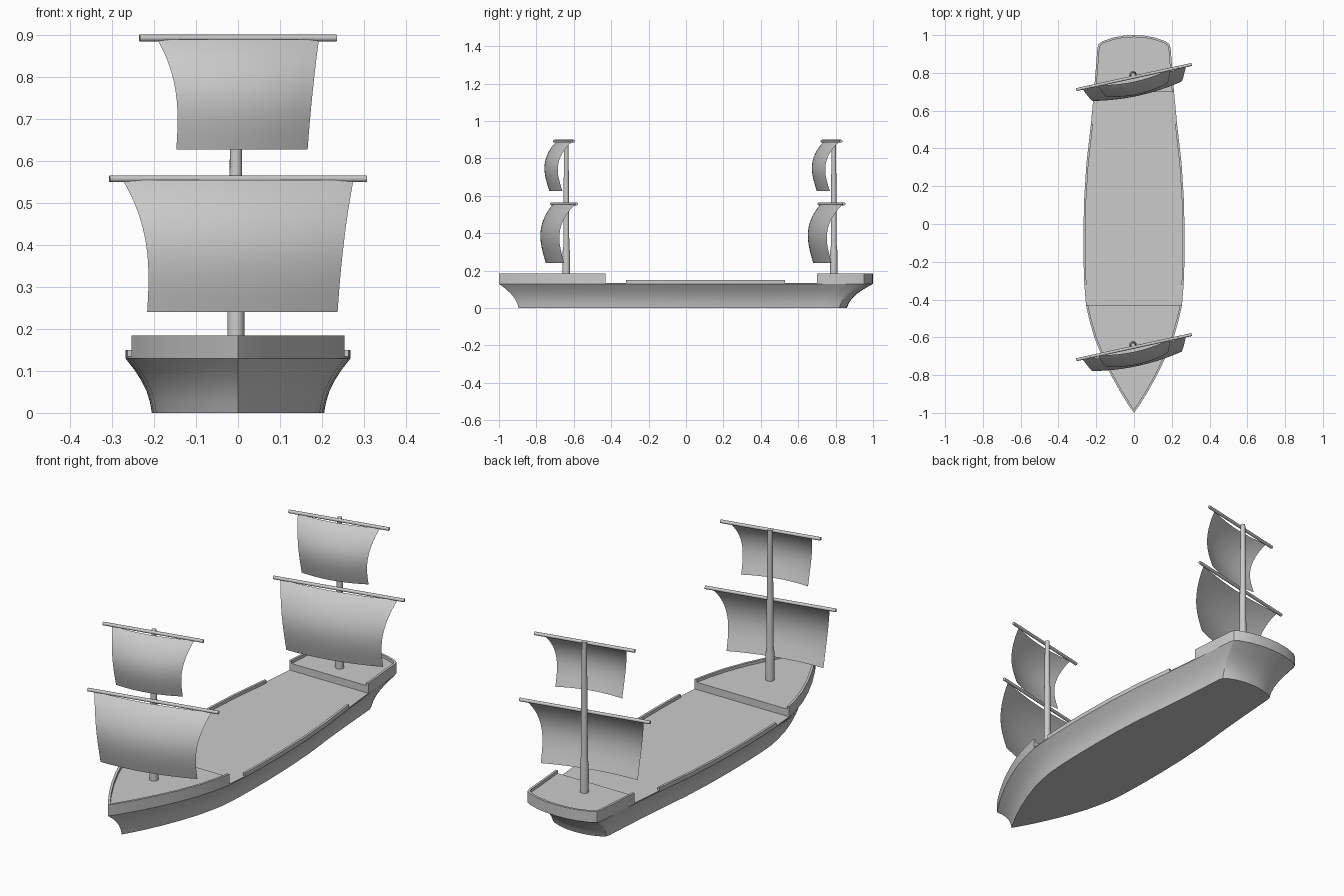
import bpy, bmesh, math
from mathutils import Vector, Matrix

if "Cube" in bpy.data.objects:
    bpy.data.objects.remove(bpy.data.objects["Cube"])

# Half outline of the hull at rail height, bow to stern (x, y)
HALF = [(0, -1), (.025, -.965), (.072, -.89), (.122, -.8), (.17, -.7), (.21, -.6),
        (.236, -.51), (.254, -.43), (.263, -.32), (.267, -.2), (.268, -.05), (.264, .13),
        (.252, .32), (.228, .53), (.212, .7), (.2, .85), (.194, .93), (.187, .953),
        (.165, .968), (.11, .987), (.055, .997), (0, 1)]
FORE, AFT = -.43, .53
DECK, CASTLE_DECK, RAIL, CASTLE_RAIL = .135, .17, .15, .184
THICK = .011


def make(name, bm, angle=35):
    bmesh.ops.recalc_face_normals(bm, faces=bm.faces)
    me = bpy.data.meshes.new(name)
    bm.to_mesh(me)
    bm.free()
    ob = bpy.data.objects.new(name, me)
    bpy.context.collection.objects.link(ob)
    bpy.ops.object.select_all(action='DESELECT')
    ob.select_set(True)
    bpy.context.view_layer.objects.active = ob
    bpy.ops.object.shade_smooth_by_angle(angle=math.radians(angle))
    return ob


def mirrored(pts):
    return [Vector((-p[0], p[1])) for p in reversed(pts)]


# Inner outline: mitred offset of the half outline
half = [Vector(p) for p in HALF]
ext = [Vector((-half[1].x, half[1].y))] + half + [Vector((-half[-2].x, half[-2].y))]
inner = []
for a, b, c in zip(ext, ext[1:], ext[2:]):
    n1, n2 = [Vector((-d.y, d.x)).normalized() for d in (b - a, c - b)]
    n = (n1 + n2).normalized()
    inner.append(b + n * THICK / max(n.dot(n1), .35))


def section(part):
    """Outer and inner polylines for a stretch of the hull."""
    keep = [i for i, p in enumerate(half)
            if (p.y <= FORE if part == 'fore' else p.y >= AFT if part == 'aft' else FORE <= p.y <= AFT)]
    out = []
    for src in (half, inner):
        pts = [src[i] for i in keep]
        if src is inner:      # keep the ends square to the break line
            for k in (0, -1):
                if abs(half[keep[k]].y) < .9:
                    pts[k] = Vector((pts[k].x, half[keep[k]].y))
        if part == 'fore':
            pts = mirrored(pts)[:-1] + pts
        elif part == 'aft':
            pts = pts + mirrored(pts)[1:]
        out.append(pts)
    return out


def bulwark(name, outer, inn, z0, z1):
    bm = bmesh.new()
    rows = [[bm.verts.new((p.x, p.y, z)) for p, z in ((o, z0), (o, z1), (i, z1), (i, z0))]
            for o, i in zip(outer, inn)]
    for r, s in zip(rows, rows[1:]):
        for k in range(4):
            bm.faces.new((r[k], r[(k + 1) % 4], s[(k + 1) % 4], s[k]))
    bm.faces.new(rows[0])
    bm.faces.new(rows[-1])
    make(name, bm)


# Hull: flared loft with flat bottom and main deck
bm = bmesh.new()
loop = half + mirrored(half)[1:-1]
prev = None
for z, t in [(0, 0), (.025, .07), (.05, .19), (.075, .38), (.1, .63), (.13, 1), (DECK, 1)]:
    ring = []
    for p in loop:
        sx = .765 + .235 * t
        end = .895 if p.y < 0 else .86
        ring.append(bm.verts.new((p.x * sx, p.y * (end + (1 - end) * t), z)))
    if prev:
        for k in range(len(ring)):
            j = (k + 1) % len(ring)
            bm.faces.new((prev[k], prev[j], ring[j], ring[k]))
    else:
        bm.faces.new(ring)
    prev = ring
bm.faces.new(prev)
make('hull', bm, 25)

# Midship rails
o, i = section('mid')
bulwark('rail_right', o, i, DECK, RAIL)
bulwark('rail_left', mirrored(o), mirrored(i), DECK, RAIL)

# Raised bow and stern decks with their rails
for part in ('fore', 'aft'):
    o, i = section(part)
    bulwark(part + '_rail', o, i, DECK, CASTLE_RAIL)
    bm = bmesh.new()
    f = bm.faces.new([bm.verts.new((p.x, p.y, DECK)) for p in i])
    top = bmesh.ops.extrude_face_region(bm, geom=[f])
    bmesh.ops.translate(bm, vec=(0, 0, CASTLE_DECK - DECK),
                        verts=[v for v in top['geom'] if isinstance(v, bmesh.types.BMVert)])
    make(part + '_deck', bm)


def lathe(name, profile, matrix, n=16):
    """Closed round part from (radius, height) pairs."""
    bm = bmesh.new()
    rings = [[bm.verts.new((r * math.cos(2 * math.pi * k / n), r * math.sin(2 * math.pi * k / n), z))
              for k in range(n)] for r, z in profile]
    for a, b in zip(rings, rings[1:]):
        for k in range(n):
            bm.faces.new((a[k], a[(k + 1) % n], b[(k + 1) % n], b[k]))
    bm.faces.new(rings[0])
    bm.faces.new(rings[-1])
    bm.transform(matrix)
    make(name, bm)


def sail(name, frame, z_top, z_bot, w_top, w_bot, belly):
    bm = bmesh.new()
    nu, nv = 16, 16
    grid = []
    for j in range(nv + 1):
        v = j / nv
        hw = w_bot + (w_top - w_bot) * (1 - v) ** 2.6
        fwd = belly * (math.sin(math.pi * v ** .85) * .65 + .6 * v)
        row = []
        for k in range(nu + 1):
            u = 2 * k / nu - 1
            y = -fwd - .024 * (1 - u * u)
            row.append(bm.verts.new(frame @ Vector((u * hw, y, z_top + (z_bot - z_top) * v))))
        grid.append(row)
    for a, b in zip(grid, grid[1:]):
        for k in range(nu):
            bm.faces.new((a[k], b[k], b[k + 1], a[k + 1]))
    make(name, bm, 60)


# Masts, yards and sails
for label, y in (('fore', -.64), ('aft', .79)):
    lathe(label + '_mast', [(.02, .165), (.02, .3), (.016, .33), (.0145, .63), (.011, .9)],
          Matrix.Translation((-.005, y, 0)))
    frame = Matrix.Translation((0, y - .012, 0)) @ Matrix.Rotation(math.radians(12.3), 4, 'Z')
    for level, z, half_len, zb, wt, wb, belly in (
            ('lower', .557, .313, .24, .281, .232, .082),
            ('upper', .892, .24, .627, .197, .16, .074)):
        lathe(f'{label}_{level}_yard', [(.008, -half_len), (.008, half_len)],
              frame @ Matrix.Translation((0, 0, z)) @ Matrix.Rotation(math.pi / 2, 4, 'Y'), 12)
        sail(f'{label}_{level}_sail', frame, z - .003, zb, wt, wb, belly)
